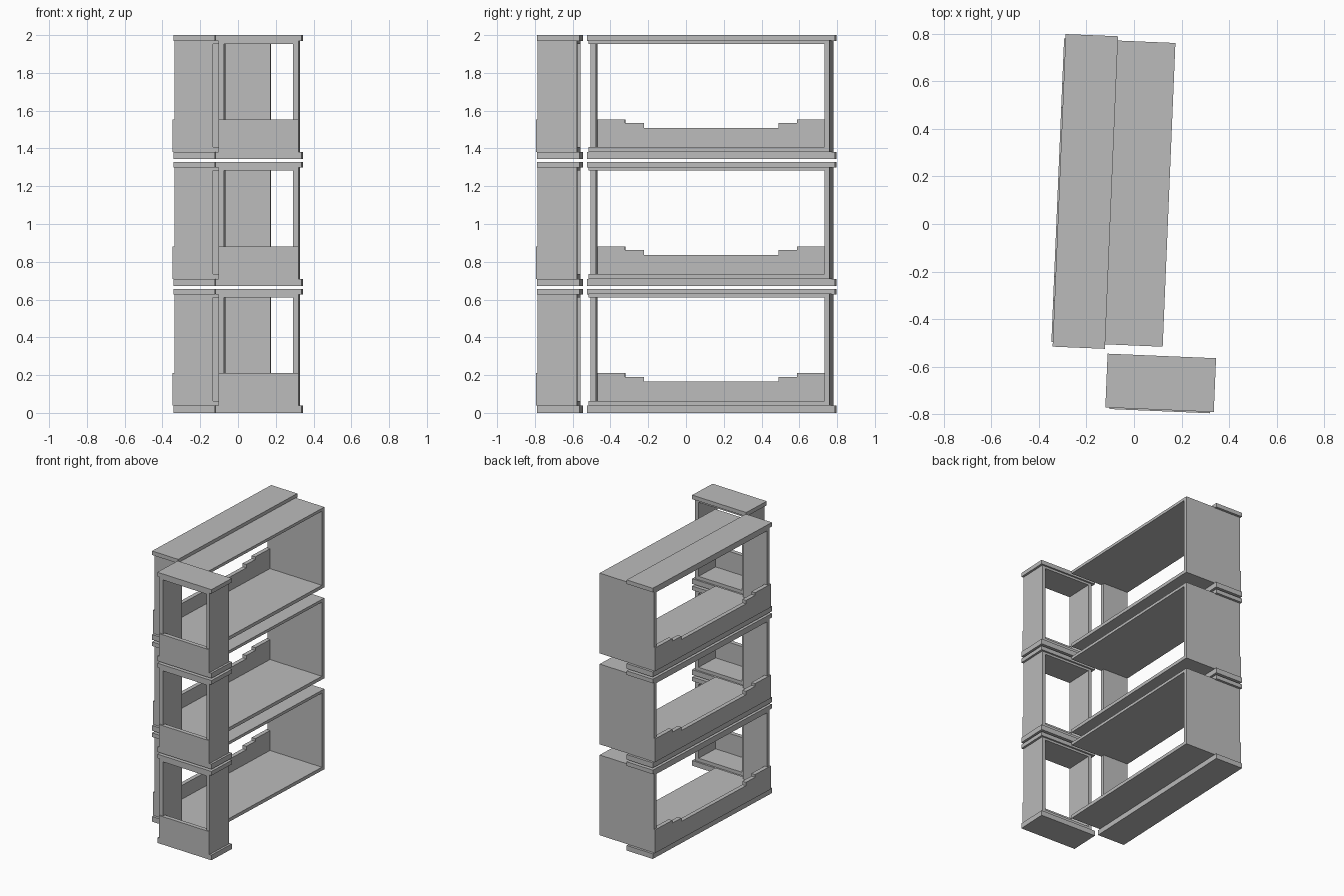
import bpy, bmesh, math
from mathutils import Matrix

cube = bpy.data.objects.get("Cube")
if cube:
    bpy.data.objects.remove(cube, do_unlink=True)

grey = bpy.data.materials.new("plain_grey")
grey.use_nodes = True
COLOUR = (0.5, 0.5, 0.5, 1)
grey.diffuse_color = COLOUR
grey.node_tree.nodes["Principled BSDF"].inputs["Base Color"].default_value = COLOUR

TURN = Matrix.Rotation(math.radians(-2.4), 4, "Z")   # whole block is slightly turned
STOREYS, PITCH = 3, 0.672
FLOOR, PLATE, CEIL, TOP = 0.038, 0.063, 0.61, 0.656  # heights inside one storey
WALL = 0.028


def finish(name, bm):
    bmesh.ops.recalc_face_normals(bm, faces=bm.faces)
    bm.transform(TURN)
    mesh = bpy.data.meshes.new(name)
    bm.to_mesh(mesh)
    bm.free()
    mesh.materials.append(grey)
    obj = bpy.data.objects.new(name, mesh)
    bpy.context.collection.objects.link(obj)


def box(name, x, y, z):
    bm = bmesh.new()
    bmesh.ops.create_cube(bm, size=1)
    for v in bm.verts:
        v.co = [r[0] if c < 0 else r[1] for c, r in zip(v.co, (x, y, z))]
    finish(name, bm)


def profile_wall(name, x, outline):
    """Extrude a (y, z) outline across the x range."""
    bm = bmesh.new()
    face = bm.faces.new([bm.verts.new((x[0], y, z)) for y, z in outline])
    new = bmesh.ops.extrude_face_region(bm, geom=[face])["geom"]
    bmesh.ops.translate(bm, vec=(x[1] - x[0], 0, 0),
                        verts=[g for g in new if isinstance(g, bmesh.types.BMVert)])
    finish(name, bm)


LONG_Y = (-0.51, 0.767)
for i in range(STOREYS):
    b = i * PITCH
    n = f"_{i + 1}"

    def z(lo, hi):
        return (b + lo, b + hi)

    # Long gallery strip: overhanging slabs, inner plates and end walls
    strip, inner = (-0.32, -0.10), (-0.316, -0.112)
    for part, h in (("base", z(0, FLOOR)), ("roof", z(0.626, TOP))):
        box("long_" + part + "_slab" + n, strip, (-0.529, 0.785), h)
        short = (-0.088, 0.368)
        box("short_" + part + "_slab" + n, short, (-0.775, -0.549), h)
    box("long_front_wall" + n, inner, (LONG_Y[0], LONG_Y[0] + WALL), z(FLOOR, 0.626))
    box("long_back_wall" + n, (inner[0], -0.10), (LONG_Y[1] - WALL, LONG_Y[1]), z(FLOOR, 0.626))

    # Stepped parapet along the outer side
    steps = [(-0.335, 0.21, 0.19), (-0.235, 0.19, 0.165),
             (0.477, 0.165, 0.19), (0.577, 0.19, 0.21)]
    outline = [(LONG_Y[0], b + FLOOR), (LONG_Y[0], b + 0.21)]
    for y, before, after in steps:
        outline += [(y, b + before), (y, b + after)]
    outline += [(LONG_Y[1], b + 0.21), (LONG_Y[1], b + FLOOR)]
    profile_wall("long_parapet" + n, (-0.326, -0.295), outline)

    # Wide room behind the strip, open on its long side
    room = (-0.10, 0.142)
    box("room_back_wall" + n, room, (LONG_Y[1] - WALL, LONG_Y[1]), z(FLOOR, 0.631))
    for part, h, h2 in (("floor", z(FLOOR, PLATE), z(FLOOR, PLATE)),
                        ("ceiling", z(CEIL, 0.631), z(CEIL, 0.626))):
        box("room_" + part + n, room, LONG_Y, h)
        box("long_" + part + n, (inner[0], -0.10), LONG_Y, h2)
        box("short_" + part + n, (-0.07, 0.352), (-0.772, -0.562), h2)

    # Short balcony block: side walls and plain front parapet
    for side, x in (("right", -0.07), ("left", 0.352 - WALL)):
        box("short_" + side + "_wall" + n, (x, x + WALL), (-0.772, -0.562), z(FLOOR, 0.626))
    box("short_parapet" + n, (-0.07, 0.352), (-0.781, -0.75), z(FLOOR, 0.21))
